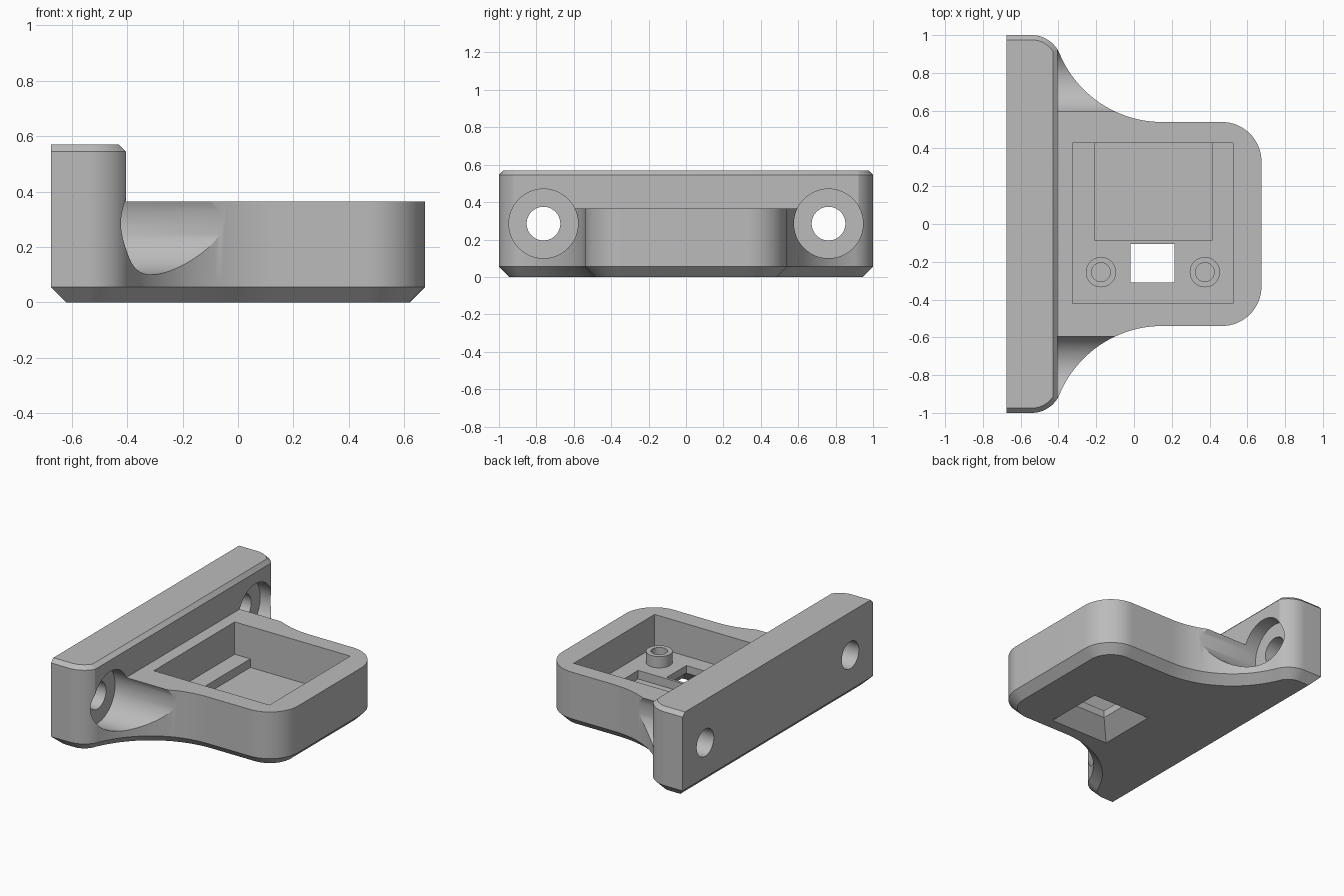
import bpy, bmesh, math
from math import cos, sin, pi, hypot, atan2

cube = bpy.data.objects.get("Cube")
if cube:
    bpy.data.objects.remove(cube, do_unlink=True)

grey = bpy.data.materials.new("plain grey")
grey.use_nodes = True
colour = (0.5, 0.5, 0.5, 1)
grey.diffuse_color = colour
grey.node_tree.nodes["Principled BSDF"].inputs["Base Color"].default_value = colour


def loft(name, rings):
    """Closed solid through rings that have equal point counts."""
    bm = bmesh.new()
    loops = [[bm.verts.new(p) for p in ring] for ring in rings]
    n = len(loops[0])
    for a, b in zip(loops, loops[1:]):
        for i in range(n):
            j = (i + 1) % n
            bm.faces.new((a[i], a[j], b[j], b[i]))
    bm.faces.new(loops[0][::-1])
    bm.faces.new(loops[-1])
    bmesh.ops.recalc_face_normals(bm, faces=bm.faces)
    mesh = bpy.data.meshes.new(name)
    bm.to_mesh(mesh)
    bm.free()
    mesh.materials.append(grey)
    ob = bpy.data.objects.new(name, mesh)
    bpy.context.collection.objects.link(ob)
    return ob


def rect(x0, x1, y0, y1, z, grow=0):
    return [(x0 - grow, y0 - grow, z), (x1 + grow, y0 - grow, z),
            (x1 + grow, y1 + grow, z), (x0 - grow, y1 + grow, z)]


def box(name, x0, x1, y0, y1, z0, z1):
    return loft(name, [rect(x0, x1, y0, y1, z) for z in (z0, z1)])


def circle(r, n=64):
    return [(r * cos(2 * pi * i / n), r * sin(2 * pi * i / n)) for i in range(n)]


def post(name, x, y, r, z0, z1):
    return loft(name, [[(x + a, y + b, z) for a, b in circle(r)] for z in (z0, z1)])


def bore(name, y, z, r, x0, x1):
    return loft(name, [[(x, y + a, z + b) for a, b in circle(r)] for x in (x0, x1)])


def arc(cx, cy, r, a0, a1, n):
    return [(cx + r * cos(a0 + (a1 - a0) * i / n),
             cy + r * sin(a0 + (a1 - a0) * i / n)) for i in range(n + 1)]


def outline(z, inset=0, back_inset=0):
    """Plan shape: rounded tray flaring through tangent arcs into the wall."""
    flare_x, flare_y, flare_r = 0.15, 1.13, 0.59
    end_r = 0.16
    end_y = 1 - end_r
    end_x = flare_x - math.sqrt((flare_r + end_r) ** 2 - (flare_y - end_y) ** 2)
    t = atan2(flare_y - end_y, flare_x - end_x)
    half = arc(0.465, 0.33, 0.21 - inset, 0, pi / 2, 20)
    half += arc(flare_x, flare_y, flare_r + inset, -pi / 2, t - pi, 32)
    half += arc(end_x, end_y, end_r - inset, t, pi / 2, 16)[1:]
    half.append((-0.675 + back_inset, 1 - inset))
    return [(x, y, z) for x, y in half + [(x, -y) for x, y in reversed(half)]]


def apply_boolean(target, tool, operation):
    mod = target.modifiers.new("cut", 'BOOLEAN')
    mod.operation = operation
    mod.solver = 'EXACT'
    mod.object = tool
    bpy.context.view_layer.update()
    graph = bpy.context.evaluated_depsgraph_get()
    mesh = bpy.data.meshes.new_from_object(target.evaluated_get(graph))
    target.modifiers.clear()
    target.data = mesh
    bpy.data.objects.remove(tool, do_unlink=True)


# Full-height body with bottom and top chamfers
body = loft("mounting_bracket", [
    outline(0, 0.055, 0.055), outline(0.055), outline(0.545), outline(0.57, 0.025)])

# Lower the tray in front of the wall, bevelling the wall's top edge
step = [(-0.405, 0.365), (1, 0.365), (1, 0.69), (-0.55, 0.69), (-0.405, 0.545)]
cutters = [loft("tray_step", [[(x, y, z) for x, z in step] for y in (-1.2, 1.2)])]

# Counterbored screw holes through the wall
for s in (-1, 1):
    cutters.append(bore("counterbore", s * 0.762, 0.285, 0.185, -0.5, 0.6))
    cutters.append(bore("screw_hole", s * 0.762, 0.285, 0.09, -0.9, -0.4))

# Tray pocket, deeper recess and tapered window
cutters.append(box("pocket", -0.325, 0.525, -0.42, 0.43, 0.15, 0.7))
cutters.append(box("recess", -0.21, 0.413, -0.087, 0.43, 0.093, 0.3))
window = (-0.018, 0.215, -0.31, -0.105)
cutters.append(loft("window", [
    rect(*window, -0.02, 0.12), rect(*window, 0.1), rect(*window, 0.3)]))
for tool in cutters:
    apply_boolean(body, tool, 'DIFFERENCE')

# Hollow bosses on the tray floor
for x in (-0.175, 0.375):
    apply_boolean(body, post("boss", x, -0.255, 0.08, 0.13, 0.225), 'UNION')
    apply_boolean(body, post("boss_hole", x, -0.255, 0.05, 0.155, 0.4), 'DIFFERENCE')

bpy.ops.object.select_all(action='DESELECT')
body.select_set(True)
bpy.context.view_layer.objects.active = body
bpy.ops.object.shade_smooth_by_angle(angle=math.radians(25))
